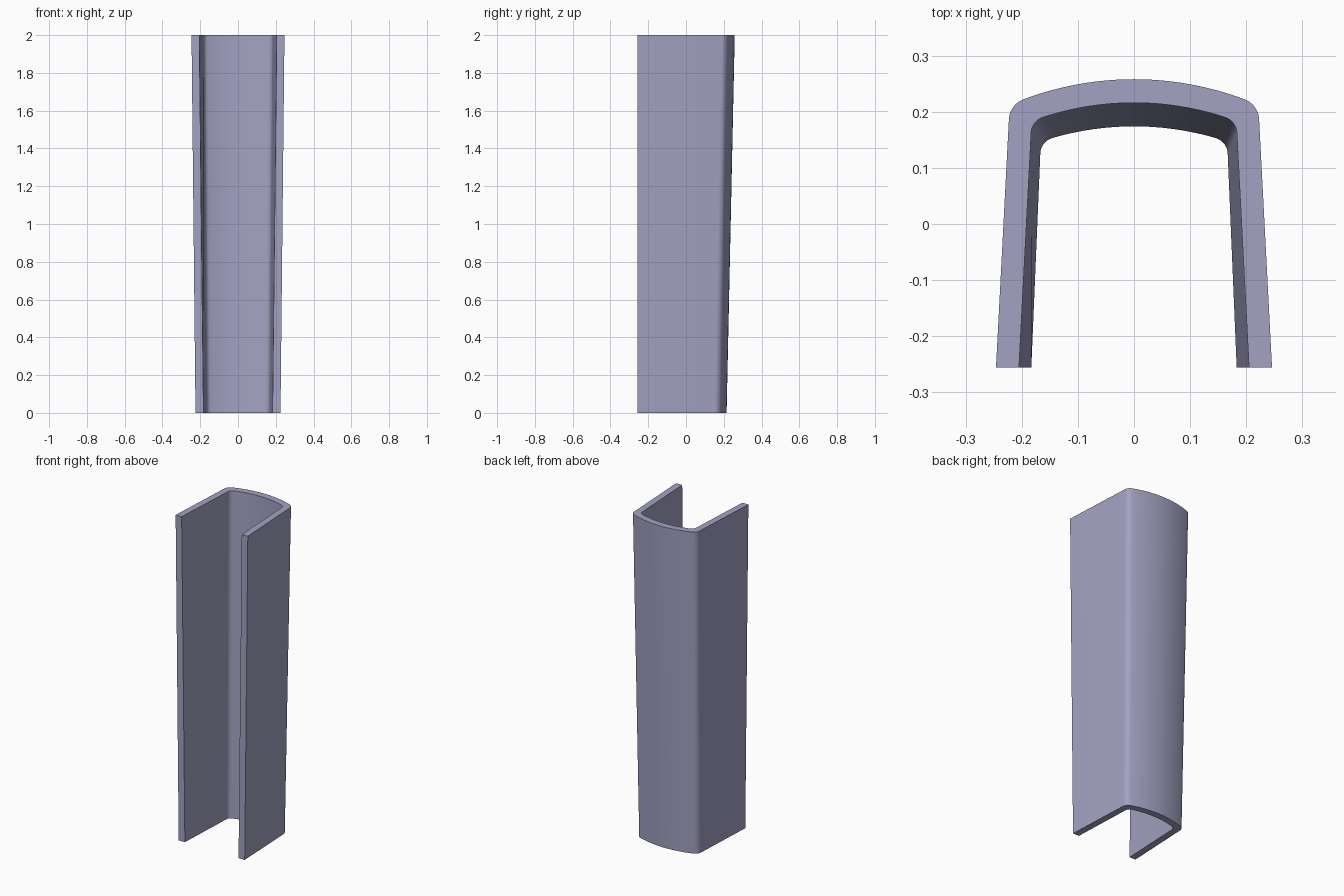
import bpy, bmesh, math
from mathutils import Vector

cube = bpy.data.objects.get("Cube")
if cube:
    bpy.data.objects.remove(cube, do_unlink=True)

FRONT = -0.256
HEIGHT = 2.0


def half_profile(front_x, slope, apex, arc_radius, fillet):
    """Left half of a channel outline, from the front edge to the back centre."""
    start = Vector((front_x, FRONT))
    along = Vector((-slope, 1)).normalized()
    inward = Vector((-along.y, along.x))
    arc_centre = Vector((0, apex - arc_radius))
    # Fillet centre: offset from the side wall and from the back arc
    base = start + inward * fillet - arc_centre
    b = base.dot(along)
    t = -b + math.sqrt(b * b - base.length_squared + (arc_radius - fillet) ** 2)
    centre = arc_centre + base + along * t
    a0 = math.atan2(-inward.y, -inward.x)
    a1 = math.atan2(centre.y - arc_centre.y, centre.x - arc_centre.x)
    points = [start]
    for mid, radius, begin, end, steps in (
            (centre, fillet, a0, a1, 10),
            (arc_centre, arc_radius, a1, math.pi / 2, 12)):
        for i in range(1 if mid is arc_centre else 0, steps + 1):
            a = begin + (end - begin) * i / steps
            points.append(mid + radius * Vector((math.cos(a), math.sin(a))))
    return points


def full_profile(*args):
    half = half_profile(*args)
    return half + [Vector((-p.x, p.y)) for p in reversed(half[:-1])]


# Outer and inner outlines, bottom and top
outlines = {
    ("outer", 0): full_profile(0.225, 0.045, 0.215, 0.56, 0.04),
    ("outer", HEIGHT): full_profile(0.246, 0.052, 0.258, 0.56, 0.04),
    ("inner", 0): full_profile(0.183, 0.042, 0.174, 0.52, 0.03),
    ("inner", HEIGHT): full_profile(0.205, 0.052, 0.216, 0.52, 0.03),
}

bm = bmesh.new()
rows = {key: [bm.verts.new((p.x, p.y, key[1])) for p in pts]
        for key, pts in outlines.items()}


def bridge(a, b):
    for i in range(len(a) - 1):
        bm.faces.new((a[i], a[i + 1], b[i + 1], b[i]))


# Walls and end rims
ob, ot = rows["outer", 0], rows["outer", HEIGHT]
ib, it = rows["inner", 0], rows["inner", HEIGHT]
bridge(ob, ot)
bridge(it, ib)
bridge(ot, it)
bridge(ib, ob)
# Front edges of both side walls
for k in (0, -1):
    bm.faces.new((ob[k], ot[k], it[k], ib[k]))
bmesh.ops.recalc_face_normals(bm, faces=bm.faces[:])

mesh = bpy.data.meshes.new("tapered_channel")
bm.to_mesh(mesh)
bm.free()
channel = bpy.data.objects.new("tapered_channel", mesh)
bpy.context.collection.objects.link(channel)

# Lavender grey material
mat = bpy.data.materials.new("lavender_grey")
mat.use_nodes = True
colour = (0.36, 0.36, 0.54, 1)
mat.diffuse_color = colour
mat.node_tree.nodes["Principled BSDF"].inputs["Base Color"].default_value = colour
mesh.materials.append(mat)

bpy.context.view_layer.objects.active = channel
channel.select_set(True)
bpy.ops.object.shade_smooth_by_angle(angle=math.radians(30))
